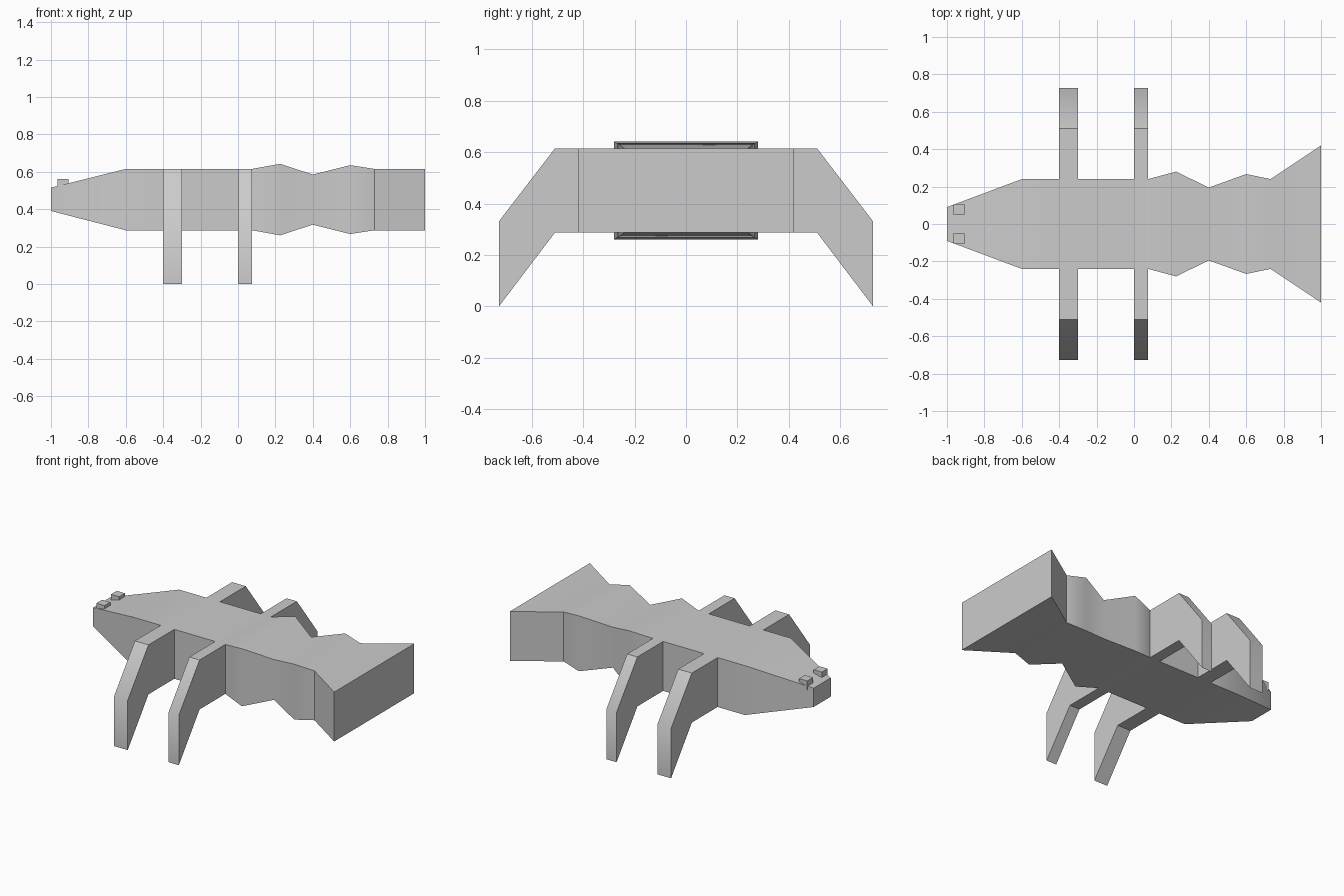
import bpy, bmesh
from mathutils import Vector

if "Cube" in bpy.data.objects:
    bpy.data.objects.remove(bpy.data.objects["Cube"])

# Body cross-sections along x: (x, half width, bottom z, top z)
SECTIONS = [
    (-1.0, 0.09, 0.39, 0.515),
    (-0.6, 0.24, 0.287, 0.615),
    (-0.4, 0.24, 0.287, 0.615),
    (-0.3, 0.24, 0.287, 0.615),
    (0.0, 0.24, 0.287, 0.615),
    (0.075, 0.24, 0.287, 0.615),
    (0.225, 0.28, 0.26, 0.642),
    (0.4, 0.195, 0.317, 0.585),
    (0.6, 0.267, 0.267, 0.635),
    (0.73, 0.24, 0.287, 0.615),
    (1.0, 0.42, 0.287, 0.615),
]
LEG_SPANS = (2, 4)          # sections whose side walls grow legs
LEG_STEPS = [(0.27, 0.0), (0.218, -0.284)]   # (outward, vertical)


def finish(name, bm):
    bmesh.ops.recalc_face_normals(bm, faces=bm.faces)
    mesh = bpy.data.meshes.new(name)
    bm.to_mesh(mesh)
    bm.free()
    obj = bpy.data.objects.new(name, mesh)
    bpy.context.collection.objects.link(obj)
    return obj


# Body: lofted rectangular sections, with legs extruded from its sides
bm = bmesh.new()
rings = [[bm.verts.new(p) for p in
          ((x, -w, lo), (x, w, lo), (x, w, hi), (x, -w, hi))]
         for x, w, lo, hi in SECTIONS]
bm.faces.new(rings[0])
bm.faces.new(rings[-1])
leg_roots = []
for i, (a, b) in enumerate(zip(rings, rings[1:])):
    for k in range(4):
        n = (k + 1) % 4
        face = bm.faces.new((a[k], a[n], b[n], b[k]))
        if i in LEG_SPANS and k in (1, 3):
            leg_roots.append((face, 1 if k == 1 else -1))

# Legs: out level, then bent down to the ground
for face, side in leg_roots:
    for out, up in LEG_STEPS:
        new = bmesh.ops.extrude_discrete_faces(bm, faces=[face])["faces"][0]
        bmesh.ops.translate(bm, verts=new.verts, vec=Vector((0, side * out, up)))
        face = new
bmesh.ops.remove_doubles(bm, verts=bm.verts, dist=0.0001)
for v in bm.verts:
    if v.co.z < 0.01:
        v.co.z = 0.0

# Smooth shading with crisp corners and a crisp tail-fin crease
bmesh.ops.recalc_face_normals(bm, faces=bm.faces)
for f in bm.faces:
    f.smooth = True
for e in bm.edges:
    crease = all(abs(v.co.x - 0.73) < 0.001 for v in e.verts)
    upright = abs(e.verts[0].co.z - e.verts[1].co.z) > 0.1
    e.smooth = e.calc_face_angle(3.0) < 0.8 and not (crease and upright)
finish("body_with_legs", bm)

# Eyes: small blocks set into the top of the snout
for side, label in ((-1, "right"), (1, "left")):
    bm = bmesh.new()
    bmesh.ops.create_cube(bm, size=0.06)
    bmesh.ops.translate(bm, verts=bm.verts, vec=(-0.935, side * 0.077, 0.53))
    finish("eye_" + label, bm)
